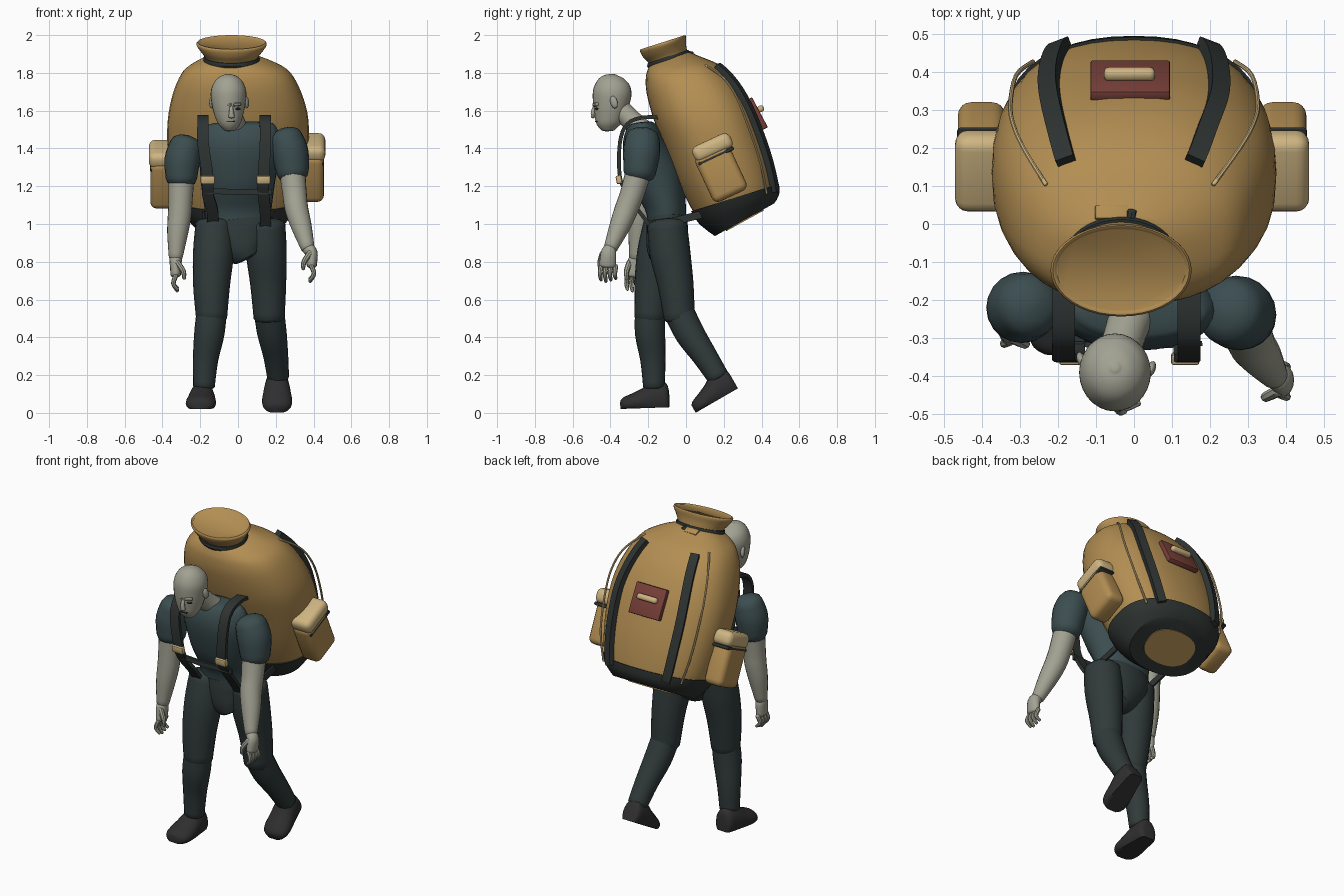
import bpy, bmesh, math
from mathutils import Vector, Matrix, Euler

if "Cube" in bpy.data.objects:
    bpy.data.objects.remove(bpy.data.objects["Cube"])

def mat(name, *c):
    m = bpy.data.materials.new(name)
    m.diffuse_color = (*c, 1)
    m.use_nodes = True
    m.node_tree.nodes["Principled BSDF"].inputs["Base Color"].default_value = m.diffuse_color
    return m

TAN = mat("canvas", .45, .27, .085)
LID = mat("light_canvas", .62, .46, .22)
DARK = mat("webbing", .027, .034, .031)
SHIRT = mat("shirt", .045, .075, .08)
PANTS = mat("trousers", .03, .042, .042)
SKIN = mat("skin", .36, .36, .29)
BOOT = mat("boot", .028, .028, .028)
RED = mat("patch", .19, .05, .04)

def finish(name, bm, m, angle=40):
    bmesh.ops.recalc_face_normals(bm, faces=bm.faces)
    me = bpy.data.meshes.new(name)
    bm.to_mesh(me)
    bm.free()
    ob = bpy.data.objects.new(name, me)
    bpy.context.collection.objects.link(ob)
    me.materials.append(m)
    bpy.ops.object.select_all(action='DESELECT')
    ob.select_set(True)
    bpy.context.view_layer.objects.active = ob
    bpy.ops.object.shade_smooth_by_angle(angle=math.radians(angle))
    return ob

def skin(name, rows, m, angle=40):
    """Join closed rings of points into a capped surface."""
    bm = bmesh.new()
    vs = [[bm.verts.new(p) for p in r] for r in rows]
    n = len(rows[0])
    for a, b in zip(vs, vs[1:]):
        for i in range(n):
            bm.faces.new((a[i], a[(i + 1) % n], b[(i + 1) % n], b[i]))
    bm.faces.new(vs[0])
    bm.faces.new(vs[-1])
    return finish(name, bm, m, angle)

def at(keys, t):
    """Catmull-Rom value of a list of tuples at index t."""
    n = len(keys) - 1
    i = min(int(t), n - 1)
    f = t - i
    p0, p1, p2, p3 = (keys[max(0, min(n, i + k))] for k in (-1, 0, 1, 2))
    return tuple(.5 * (2*b + (c-a)*f + (2*a-5*b+4*c-d)*f*f + (3*b-a-3*c+d)*f**3)
                 for a, b, c, d in zip(p0, p1, p2, p3))

def smooth(keys, sub=4):
    return [at(keys, i / sub) for i in range((len(keys) - 1) * sub + 1)]

def tangents(ps):
    return [(ps[min(i+1, len(ps)-1)] - ps[max(i-1, 0)]).normalized() for i in range(len(ps))]

def limb(name, keys, m, n=20, dome=.3, sub=4):
    """Elliptical tube; keys are (x, y, z, rx[, ry])."""
    ks = smooth([k if len(k) == 5 else (*k, k[3]) for k in keys], sub)
    ps = [Vector(k[:3]) for k in ks]
    ts = tangents(ps)
    rings = [(p, t, k[3], k[4]) for p, t, k in zip(ps, ts, ks)]
    def cap(r, s):
        p, t, a, b = r
        return [(p + t*s*dome*min(a, b)*h, t, a*w, b*w) for h, w in ((.5, .87), (.85, .53), (1, .12))]
    if dome:
        rings = cap(rings[0], -1)[::-1] + rings + cap(rings[-1], 1)
    rows = []
    for p, t, a, b in rings:
        u = (Vector((1, 0, 0)) - t * t.x).normalized()
        v = t.cross(u)
        rows.append([p + u*a*math.cos(2*math.pi*i/n) + v*b*math.sin(2*math.pi*i/n) for i in range(n)])
    return skin(name, rows, m)

def ribbon(name, pts, wides, w, th, m):
    """Flat strap; wides gives the width direction at each point."""
    rows = []
    for p, t, d in zip(pts, tangents(pts), wides):
        d = (d - t * d.dot(t)).normalized()
        nn = t.cross(d)
        rows.append([p + d*w/2*a + nn*th/2*b for a, b in ((-1, -1), (1, -1), (1, 1), (-1, 1))])
    return skin(name, rows, m)

def box(name, c, size, m, rx=0, bevel=.01, seg=2):
    bm = bmesh.new()
    bmesh.ops.create_cube(bm, size=1)
    bmesh.ops.scale(bm, vec=size, verts=bm.verts)
    bmesh.ops.bevel(bm, geom=bm.edges[:], offset=bevel, segments=seg, profile=.5, affect='EDGES')
    bmesh.ops.transform(bm, matrix=Matrix.Translation(c) @ Matrix.Rotation(math.radians(rx), 4, 'X'), verts=bm.verts)
    return finish(name, bm, m)

def ball(name, c, size, m, rot=(0, 0, 0)):
    bm = bmesh.new()
    bmesh.ops.create_uvsphere(bm, u_segments=12, v_segments=8, radius=1)
    bmesh.ops.transform(bm, matrix=Matrix.LocRotScale(Vector(c), Euler(rot), Vector(size)), verts=bm.verts)
    return finish(name, bm, m, 180)

# Bag: each ring is front y, z, back y, z, half width, centre x
BAG = [(.16, .94, .46, 1.105, .24, 0), (.08, 1.0, .485, 1.15, .29, 0), (.035, 1.07, .485, 1.21, .33, 0),
       (-.04, 1.22, .455, 1.35, .36, 0), (-.11, 1.40, .405, 1.50, .375, 0), (-.17, 1.55, .35, 1.63, .367, 0),
       (-.208, 1.69, .275, 1.75, .33, -.005), (-.213, 1.77, .18, 1.84, .28, -.01),
       (-.205, 1.81, .08, 1.885, .21, -.02), (-.195, 1.835, .015, 1.91, .14, -.03)]

def surf(t, deg, off=0):
    fy, fz, by, bz, rx, cx = at(BAG, t)
    a = math.radians(deg)
    c = math.copysign(abs(math.cos(a)) ** .9, math.cos(a))
    s = math.copysign(abs(math.sin(a)) ** .8, math.sin(a))
    half = Vector((0, by - fy, bz - fz)) / 2
    return Vector((cx + (rx + off)*c, (fy + by)/2, (fz + bz)/2)) + (half + half.normalized()*off) * s

def ring(t, off=0, n=40):
    return [surf(t, 360*i/n, off) for i in range(n)]

skin("bag_body", [ring(1 + i/4) for i in range(33)], TAN)
skin("bag_base", [ring(t, .008) for t in (0, .25, .5, 1, 1.5, 2)] + [ring(2, -.005)], DARK)
c0 = sum(ring(0), Vector()) / 40
down = Vector((0, .46, -.88)) * .006
skin("base_panel", [[c0 + (p - c0)*.66 + down*k for p in ring(0)] for k in (-.5, 1)], TAN)

# Flared mouth of the bag and its tie
def mouth(fy, fz, by, bz, rx, n=40):
    return [Vector((-.034 + rx*math.cos(a), (fy+by)/2 + (by-fy)/2*math.sin(a), (fz+bz)/2 + (bz-fz)/2*math.sin(a)))
            for a in (2*math.pi*i/n for i in range(n))]
skin("bag_mouth", [mouth(*k) for k in smooth([(-.19, 1.82, .01, 1.90, .14), (-.195, 1.85, .005, 1.92, .14),
     (-.225, 1.88, .0, 1.955, .165), (-.243, 1.912, .0, 1.985, .186), (-.24, 1.925, -.004, 2.0, .18),
     (-.228, 1.923, -.014, 1.99, .17)], 3)], TAN)
skin("neck_tie", [mouth(*k) for k in ((-.20, 1.825, .02, 1.90, .147), (-.206, 1.835, .02, 1.912, .15),
     (-.203, 1.85, .012, 1.922, .147))], DARK)
box("tie_toggle", (-.06, .03, 1.9), (.085, .04, .015), TAN, -25, .004)
limb("tie_end", [(-.01, .0, 1.905, .013), (-.005, .035, 1.9, .013)], DARK, 8)

# Back straps and side cords follow the bag surface
for side, base in (("right", 0), ("left", 180)):
    sg = 1 if base == 0 else -1
    ts = [1.6 + i*.27 for i in range(21)]
    pts = [surf(t, base + sg*57, .013) for t in ts]
    wid = [surf(t, base + sg*59) - surf(t, base + sg*55) for t in ts]
    ribbon(side + "_back_strap", pts, wid, .05, .034, DARK)
    limb(side + "_side_cord", [(*surf(t, base + sg*38, o), .006) for t, o in
         ((1.6, .015), (3, .025), (4.5, .03), (5.5, .04), (6.3, .035), (7.2, .006))], LID, 8)

# Patch and its bar
box("back_patch", (-.01, .378, 1.585), (.21, .03, .18), RED, 28, .006)
box("patch_bar", (-.012, .395, 1.61), (.135, .035, .035), LID, 28, .014, 3)

# Side pockets with lids
for side, x, dz in (("right", .392, .02), ("left", -.402, -.015)):
    box(side + "_pocket", (x, .185, 1.25 + dz), (.125, .20, .27), TAN, 25, .035, 4)
    box(side + "_pocket_lid", (x, .14, 1.385 + dz), (.14, .22, .09), LID, 25, .035, 4)
    box(side + "_pocket_seam", (x, .16, 1.34 + dz), (.128, .205, .02), DARK, 25, .008, 2)

# Torso and pelvis
limb("torso", [(0, -.10, 1.0, .165, .10), (0, -.11, 1.1, .18, .11), (0, -.155, 1.25, .20, .14),
     (.01, -.215, 1.4, .215, .12), (.015, -.23, 1.49, .20, .095), (.015, -.235, 1.53, .17, .065)], SHIRT, 28, .15)
limb("pelvis", [(.055, -.11, .83, .085, .085), (.03, -.11, .88, .13, .10), (.01, -.10, .96, .175, .11),
     (0, -.10, 1.03, .175, .105)], PANTS, 28, .15)

# Head, neck and face
limb("neck", [(0, -.22, 1.48, .065), (-.02, -.28, 1.54, .056), (-.045, -.36, 1.62, .055)], SKIN)
HEAD = [(-.042, -.412, 1.497, .03, .035), (-.044, -.412, 1.53, .058, .064), (-.048, -.405, 1.58, .077, .083),
        (-.05, -.397, 1.64, .09, .097), (-.05, -.39, 1.70, .094, .102), (-.05, -.385, 1.75, .077, .085),
        (-.05, -.38, 1.78, .045, .05), (-.05, -.378, 1.79, .015, .015)]
limb("head", HEAD, SKIN, 28, .2)
limb("nose", [(-.036, -.482, 1.625, .009), (-.035, -.492, 1.595, .012), (-.034, -.492, 1.568, .017, .012)], SKIN, 10, .7)
limb("brow", [(-.09, -.465, 1.632, .01), (-.036, -.485, 1.63, .012), (.012, -.47, 1.634, .01)], SKIN, 8, .5)
box("mouth", (-.038, -.472, 1.542), (.045, .02, .006), DARK, 0, .002)
for side, s in (("right", 1), ("left", -1)):
    ball(side + "_eye", (-.038 + s*.035, -.472, 1.61), (.017, .012, .006), DARK)
    ball(side + "_ear", (-.047 + s*.092, -.37 - s*.012, 1.645), (.012, .02, .034), SKIN, (.3, 0, -s*.35))

# Arms: sleeve, bare arm and hand
def arm(side, sleeve, bare, hand, s):
    limb(side + "_sleeve", sleeve, SHIRT, 20, .6)
    limb(side + "_arm", bare, SKIN, 20)
    h = Vector(hand)
    limb(side + "_palm", [(*bare[-1][:3], .033), (*(h + Vector((0, 0, .03))), .032, .042),
         (*(h + Vector((0, -.005, -.035))), .027, .045)], SKIN, 14, .5)
    for i in range(4):
        f = h + Vector((0, -.04 + i*.026, -.04))
        limb(f"{side}_finger_{i}", [(*f, .013), (*(f + Vector((s*.012, -.005, -.04))), .012),
             (*(f + Vector((-s*.008, .0, -.078 + .008*abs(i - 1)))), .009)], SKIN, 8, 1)
    limb(side + "_thumb", [(h.x - s*.01, h.y - .03, h.z + .03, .016), (h.x - s*.04, h.y - .045, h.z - .015, .014),
         (h.x - s*.045, h.y - .045, h.z - .05, .010)], SKIN, 8, 1)

arm("right", [(.25, -.23, 1.455, .09), (.275, -.235, 1.38, .098), (.29, -.245, 1.27, .085)],
    [(.285, -.245, 1.30, .07), (.30, -.285, 1.16, .064), (.31, -.315, 1.08, .062), (.335, -.35, .99, .055),
     (.37, -.40, .87, .036)], (.39, -.41, .815), 1)
arm("left", [(-.275, -.215, 1.42, .085), (-.295, -.22, 1.34, .094), (-.30, -.225, 1.24, .083)],
    [(-.30, -.225, 1.27, .07), (-.305, -.235, 1.12, .064), (-.31, -.24, 1.04, .062), (-.32, -.25, .95, .055),
     (-.33, -.265, .82, .036)], (-.33, -.27, .765), -1)

# Legs
limb("right_thigh", [(.145, -.10, 1.0, .105), (.15, -.085, .85, .108), (.16, -.055, .68, .095),
     (.165, -.035, .50, .082)], PANTS)
limb("right_shin", [(.165, -.035, .53, .080), (.18, .02, .42, .078), (.20, .10, .30, .066), (.212, .17, .19, .058)], PANTS)
limb("left_thigh", [(-.125, -.125, 1.0, .10), (-.13, -.15, .85, .108), (-.14, -.175, .68, .098),
     (-.14, -.19, .50, .082)], PANTS)
limb("left_shin", [(-.14, -.19, .53, .08), (-.152, -.19, .42, .08), (-.172, -.175, .28, .067), (-.18, -.17, .14, .057)], PANTS)

# Boots: sections are y, half width, height
SOLE = [(0, .035, .09), (-.015, .055, .13), (-.08, .066, .14), (-.14, .076, .105), (-.20, .08, .078),
        (-.24, .066, .062), (-.258, .035, .045)]
def boot(name, loc, pitch, yaw):
    M = Matrix.Translation(loc) @ Matrix.Rotation(yaw, 4, 'Z') @ Matrix.Rotation(math.radians(pitch), 4, 'X')
    rows = []
    for y, w, h in smooth(SOLE, 3):
        rows.append([M @ Vector((w*math.cos(a), y, max(0, h*(.35 + .65*math.sin(a)))))
                     for a in (2*math.pi*i/20 for i in range(20))])
    skin(name, rows, BOOT, 50)
boot("right_boot", (.207, .275, .13), 30, 0.0)
boot("left_boot", (-.185, -.088, .03), 2, -.06)

# Shoulder harness with buckles and chest band
for side, top, low in (("right", .145, .145), ("left", -.185, -.135)):
    mid = .135 if side == "right" else -.16
    ks = smooth([(top, -.10, 1.56), (top, -.22, 1.565), (top, -.31, 1.53), (top, -.35, 1.43),
                 (mid, -.35, 1.25), (mid, -.31, 1.16), (low, -.25, 1.07), (low, -.19, .99)])
    pts = [Vector(k) for k in ks]
    ribbon(side + "_shoulder_strap", pts, [Vector((1, 0, 0))] * len(pts), .06, .02, DARK)
    box(side + "_buckle", (mid, -.355, 1.235), (.075, .03, .045), LID, 10, .008)
    ribbon(side + "_lower_strap", [Vector(p) for p in ((low, -.20, 1.0), (low*1.35, -.08, 1.01), (low*1.35, .08, 1.05))],
           [Vector((0, 0, 1))] * 3, .04, .012, DARK)
ribbon("chest_band", [Vector(p) for p in ((-.18, -.315, 1.175), (0, -.325, 1.17), (.18, -.315, 1.17))],
       [Vector((0, 0, 1))] * 3, .03, .014, DARK)
